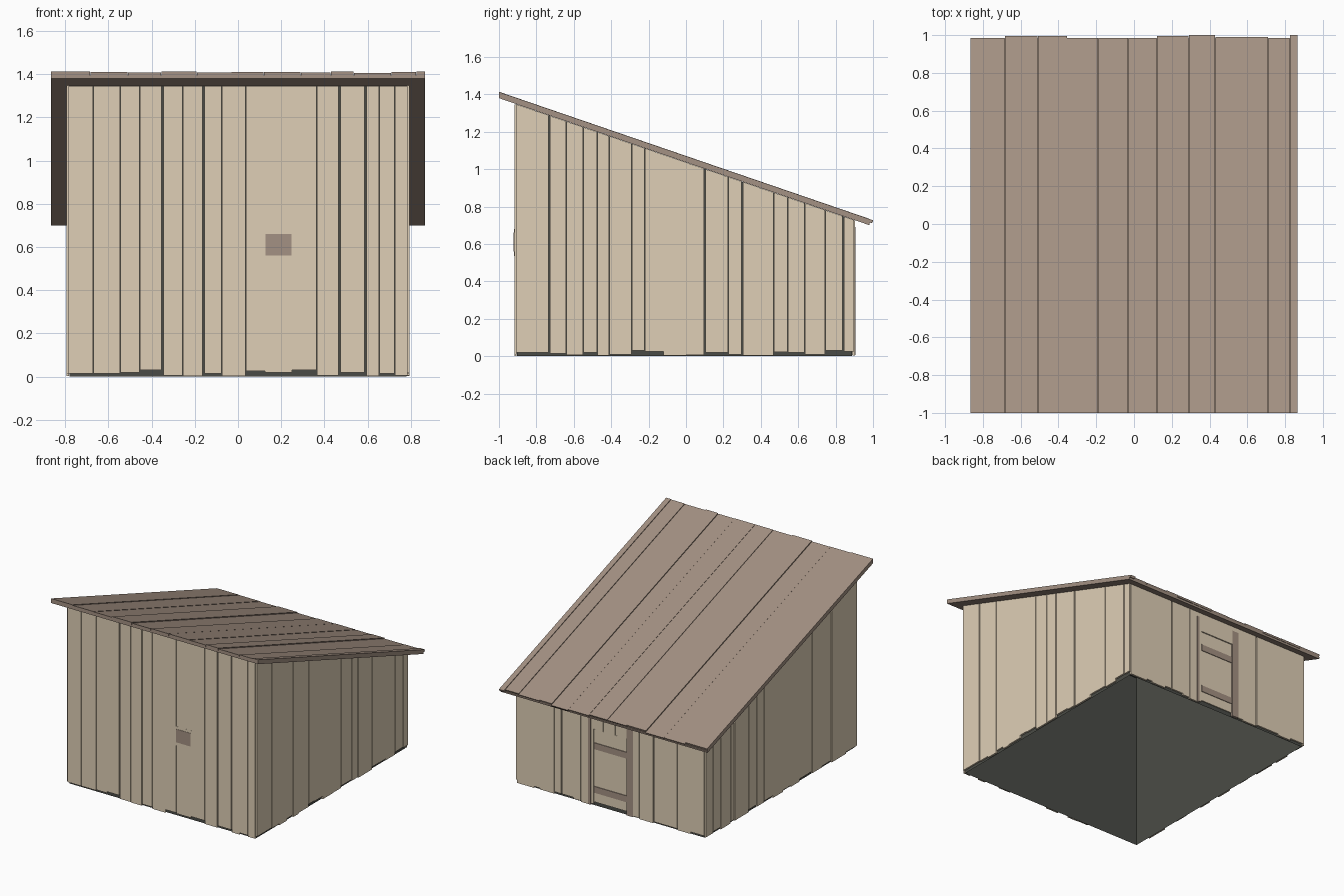
import bpy, bmesh
from mathutils import Vector

cube = bpy.data.objects.get("Cube")
if cube:
    bpy.data.objects.remove(cube, do_unlink=True)


def material(name, srgb):
    lin = [((c / 255 + 0.055) / 1.055) ** 2.4 for c in srgb]
    m = bpy.data.materials.new(name)
    m.use_nodes = True
    m.diffuse_color = (*lin, 1)
    m.node_tree.nodes["Principled BSDF"].inputs["Base Color"].default_value = (*lin, 1)
    return m


PALE = material("pale_wood", (223, 207, 182))
BROWN = material("brown_wood", (164, 145, 131))
DARK = material("dark_lining", (74, 75, 70))

SLOPE = -0.343


def underside(y):
    """Height of the underside of the roof."""
    return 1.0365 + SLOPE * y


def prism(bm, points, offset):
    """Extrude a flat polygon by an offset into a closed solid."""
    low = [bm.verts.new(p) for p in points]
    high = [bm.verts.new(Vector(p) + Vector(offset)) for p in points]
    bm.faces.new(low)
    bm.faces.new(high[::-1])
    n = len(points)
    for i in range(n):
        j = (i + 1) % n
        bm.faces.new((low[j], low[i], high[i], high[j]))


def finish(bm, name, mat):
    bmesh.ops.recalc_face_normals(bm, faces=bm.faces)
    me = bpy.data.meshes.new(name)
    bm.to_mesh(me)
    bm.free()
    me.materials.append(mat)
    ob = bpy.data.objects.new(name, me)
    bpy.context.collection.objects.link(ob)


def box(name, x, y, z, mat):
    bm = bmesh.new()
    prism(bm, [(x[0], y[0], z[0]), (x[1], y[0], z[0]), (x[1], y[1], z[0]), (x[0], y[1], z[0])],
          (0, 0, z[1] - z[0]))
    finish(bm, name, mat)


def boards(seams, wide=()):
    """Yield index, start and end of each board between the seams."""
    half = [0.004 if i in wide else 0.001 for i in range(len(seams))]
    for i in range(len(seams) - 1):
        yield i, seams[i] + half[i], seams[i + 1] - half[i + 1]


W, F, B = 0.795, -0.918, 0.903      # outer wall planes
THICK = 0.012                       # board thickness
INSET = 0.015                       # depth of the shell behind the boards
DROP = 0.001                        # keeps boards just below the roof

# Dark inner shell, open at the bottom
bm = bmesh.new()
cx, cf, cb = W - INSET, F + INSET, B - INSET
prism(bm, [(-cx, cf, 0), (-cx, cb, 0), (-cx, cb, underside(cb) - DROP), (-cx, cf, underside(cf) - DROP)],
      (2 * cx, 0, 0))
floor = [f for f in bm.faces if all(v.co.z < 0.001 for v in f.verts)]
bmesh.ops.delete(bm, geom=floor, context='FACES_ONLY')
finish(bm, "inner_shell", DARK)


def end_wall(name, y, inward, seams, wide, feet, opening=None):
    """Upright boards on the front or back wall."""
    top = underside(max(y, y + inward)) - DROP
    bm = bmesh.new()
    for i, a, b in boards(seams, wide):
        foot = feet[i % len(feet)]
        if opening and opening[0] < (a + b) / 2 < opening[1]:
            foot = opening[2]
        prism(bm, [(a, y, foot), (b, y, foot), (b, y, top), (a, y, top)], (0, inward, 0))
    finish(bm, name, PALE)


def side_wall(name, x, inward, seams, wide, feet):
    """Upright boards cut to the roof slope on a side wall."""
    bm = bmesh.new()
    for i, a, b in boards(seams, wide):
        foot = feet[i % len(feet)]
        prism(bm, [(x, a, foot), (x, b, foot), (x, b, underside(b) - DROP), (x, a, underside(a) - DROP)],
              (inward, 0, 0))
    finish(bm, name, PALE)


end_wall("front_boards", F, THICK,
         [-.785, -.67, -.545, -.455, -.35, -.255, -.16, -.075, .035, .125, .25,
          .365, .47, .59, .655, .725, .785],
         (4, 6, 12, 13),
         [.015, .015, .02, .03, .005, .002, .015, .002, .025, .02, .03, .005, .02, .002, .015, .005])
end_wall("back_boards", B, -THICK,
         [-.785, -.67, -.56, -.36, -.24, -.14, -.04, .06, .143, .166, .25, .31, .41, .47, .59, .64, .785],
         (3, 12), [.02, .005, .015, .003, .01, .02], (-.14, .143, .583))
side_wall("left_boards", W, -THICK,
          [F + .008, -.73, -.64, -.55, -.475, -.41, -.29, -.22, -.12, 0, .10, .225, .30, .47,
           .545, .635, .745, .84, B - .004],
          (1, 10, 12, 17),
          [.02, .015, .005, .02, .003, .01, .03, .025, .003, .005, .02, .01, .003, .022, .02, .01, .03, .025])
side_wall("right_boards", -W, THICK,
          [F + .008, -.78, -.605, -.49, -.375, -.22, -.12, -.025, .095, .2, .29, .385, .555, .6, .72, .81,
           B - .004],
          (2, 9, 12), [.015, .003, .02, .01, .025, .005])

# Front hatch: pale backing board with a brown plate
box("hatch_backing", (.122, .253), (F - .0005, F + .005), (.535, .68), PALE)
box("hatch_plate", (.127, .247), (F - .003, F), (.56, .66), BROWN)

# Back door with posts and cross bars
box("door_panel", (-.137, .14), (B - THICK, B - .005), (.03, .58), PALE)
for name, z in (("lower", .125), ("upper", .455)):
    box(name + "_door_bar", (-.137, .14), (B - .007, B), (z - .024, z + .024), BROWN)
box("door_post_wide", (-.19, -.138), (B - THICK, B + .004), (.005, .69), BROWN)
box("door_post_narrow", (.164, .184), (B - THICK, B + .004), (.005, .69), BROWN)

# Roof deck
DECK = 0.015
bm = bmesh.new()
prism(bm, [(-.866, -1, underside(-1)), (-.866, .98, underside(.98)),
           (-.866, .983, underside(.983) + DECK), (-.866, -1, underside(-1) + DECK)], (1.732, 0, 0))
finish(bm, "roof_deck", BROWN)

# Roof boards with slightly uneven back ends
bm = bmesh.new()
roof_seams = [-.867, -.685, -.51, -.355, -.19, -.03, .12, .29, .43, .535, .71, .825, .867]
shortfall = [.015, .005, .005, .015, .015, .014, .005, 0, .01, .01, .015, 0]
lift = [.004, 0, -.002, .004, -.002, 0, 0, -.002, .003, -.003, 0, .003]
for i, a, b in boards(roof_seams):
    end = 1 - shortfall[i]
    rise = .03 + lift[i]
    prism(bm, [(a, -1, underside(-1) + DECK), (a, end - .007, underside(end - .007) + DECK),
               (a, end, underside(end) + rise), (a, -1, underside(-1) + rise)], (b - a, 0, 0))
finish(bm, "roof_boards", BROWN)
